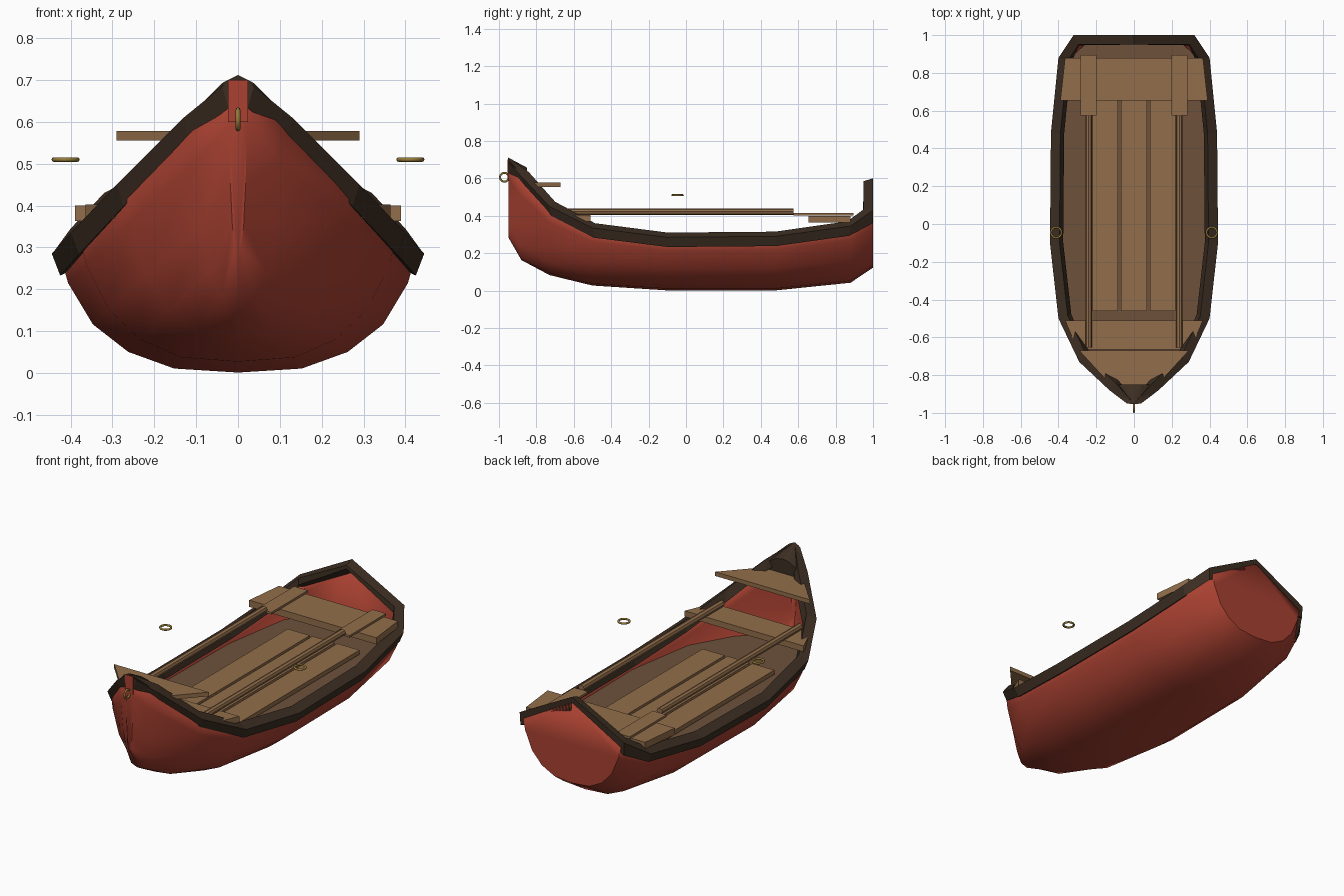
import bpy, bmesh, math
from mathutils import Vector

if "Cube" in bpy.data.objects:
    bpy.data.objects.remove(bpy.data.objects["Cube"], do_unlink=True)


def material(name, rgb):
    m = bpy.data.materials.new(name)
    m.use_nodes = True
    m.diffuse_color = (*rgb, 1)
    m.node_tree.nodes["Principled BSDF"].inputs["Base Color"].default_value = (*rgb, 1)
    return m


RED = material("red paint", (0.40, 0.053, 0.031))
DARK = material("dark wood", (0.045, 0.027, 0.016))
TAN = material("light wood", (0.29, 0.156, 0.07))
BROWN = material("floor wood", (0.155, 0.082, 0.044))
BRASS = material("brass", (0.31, 0.20, 0.04))


def finish(name, bm, mat, smooth=False):
    bmesh.ops.recalc_face_normals(bm, faces=bm.faces)
    mesh = bpy.data.meshes.new(name)
    bm.to_mesh(mesh)
    bm.free()
    mesh.materials.append(mat)
    ob = bpy.data.objects.new(name, mesh)
    bpy.context.collection.objects.link(ob)
    if smooth:
        bpy.ops.object.select_all(action="DESELECT")
        bpy.context.view_layer.objects.active = ob
        ob.select_set(True)
        bpy.ops.object.shade_smooth_by_angle(angle=math.radians(40))
    return ob


def loft(bm, rings, closed):
    """Skin a list of equal-length point rows with quads."""
    rows = [[bm.verts.new(p) for p in r] for r in rings]
    for a, b in zip(rows, rows[1:]):
        n = len(a)
        for i in range(n if closed else n - 1):
            j = (i + 1) % n
            bm.faces.new((a[i], a[j], b[j], b[i]))
    return rows


def slab(name, y0, w0, y1, w1, z0, z1, mat, x=0):
    """Board with its own half width at each end."""
    bm = bmesh.new()
    rings = [[(x - w0, y0, z), (x + w0, y0, z), (x + w1, y1, z), (x - w1, y1, z)]
             for z in (z0, z1)]
    rows = loft(bm, rings, True)
    bm.faces.new(rows[0])
    bm.faces.new(rows[1])
    return finish(name, bm, mat)


# Stations: y, outer rail half width, rail top height, keel height
STATIONS = [
    (-0.95, 0.038, 0.71, 0.285), (-0.88, 0.13, 0.635, 0.163),
    (-0.73, 0.29, 0.475, 0.083), (-0.50, 0.40, 0.36, 0.027),
    (-0.10, 0.445, 0.31, 0.001), (0.48, 0.44, 0.315, 0.001),
    (0.88, 0.40, 0.37, 0.042), (1.00, 0.32, 0.435, 0.123)]
SECTION = [(0, 0), (0.36, 0.035), (0.62, 0.18), (0.82, 0.42), (0.96, 0.78), (1, 1)]


def half_section(station):
    y, w, top, keel = station
    w = max(w - 0.022, 0.022)
    h = top - 0.035 - keel
    return [(w * u, y, keel + h * t) for u, t in SECTION]


def hull_width(station, z):
    pts = half_section(station)
    for a, b in zip(pts, pts[1:]):
        if a[2] <= z <= b[2]:
            return a[0] + (b[0] - a[0]) * (z - a[2]) / (b[2] - a[2])
    return 0.01


# Hull shell with a peaked transom and a closed stem
bm = bmesh.new()
rings = []
for s in STATIONS:
    half = half_section(s)
    rings.append([(-x, y, z) for x, y, z in half[:0:-1]] + half)
rows = loft(bm, rings, False)
bm.faces.new(rows[0])
bm.faces.new(rows[-1] + [bm.verts.new((0, 1.0, 0.57))])
hull = finish("hull", bm, RED, True)
shell = hull.modifiers.new("shell", "SOLIDIFY")
shell.thickness = 0.006
shell.offset = -1

# Stem head, a thin facing between the rail ends
slab("stem_head", -0.954, 0.024, -0.947, 0.024, 0.60, 0.70, RED)

# Rail swept around the sheer line and over the transom peak
side = [Vector((w, y, top)) for y, w, top, k in STATIONS]
path = side + [Vector((0, 1.0, 0.60))] + [Vector((-p.x, p.y, p.z)) for p in reversed(side)]


def edge_normal(a, b):
    d = (b - a).to_2d().normalized()
    return Vector((d.y, -d.x))


rings = []
for i, p in enumerate(path):
    before = edge_normal(path[max(i - 1, 0)], path[max(i, 1)])
    after = edge_normal(path[min(i, len(path) - 2)], path[min(i + 1, len(path) - 1)])
    n = (before + after).normalized()
    n = n / max(n.dot(before), 0.5)
    if p.y < -0.94:                      # rail ends lie flat against the stem
        n = Vector((math.copysign(0.75, p.x), 0))
    peak, stern = abs(p.x) < 0.01, p.y > 0.99
    tilt = 0 if peak else (0.2 if stern else 1)
    offsets = [(-0.05, -0.015 if peak else 0), (0, -0.025 * tilt),
               (-0.02 * tilt, -0.077), (-0.05 - 0.02 * tilt, -0.035 if stern else -0.055)]
    rings.append([(p.x + n.x * o, p.y + n.y * o, p.z + dz) for o, dz in offsets])
bm = bmesh.new()
rows = loft(bm, rings, True)
bm.faces.new(rows[0])
bm.faces.new(rows[-1])
finish("gunwale", bm, DARK)

# Breasthook filling the bow between the rails
bm = bmesh.new()
for x in (-1, 1):
    for p in ((0.036, -0.949, 0.694), (0.028, -0.94, 0.63), (0.04, -0.85, 0.65),
              (0.14, -0.85, 0.592), (0.125, -0.85, 0.54)):
        bm.verts.new((p[0] * x, p[1], p[2]))
for p in ((0, -0.952, 0.712), (0, -0.85, 0.657)):
    bm.verts.new(p)
bmesh.ops.convex_hull(bm, input=bm.verts)
finish("breasthook", bm, DARK)

# Floor following the hull sides
FLOOR_Z = 0.222
rows = []
for s in STATIONS[1:]:
    w = hull_width(s, FLOOR_Z) - 0.004
    y = min(s[0], 0.985)
    rows.append([(-w, y, FLOOR_Z), (w, y, FLOOR_Z)])
bm = bmesh.new()
loft(bm, rows, False)
floor = finish("floor", bm, BROWN)
if floor.data.polygons[0].normal.z < 0:
    floor.data.flip_normals()

# Floor boards
for i, name in enumerate(("right", "middle", "left")):
    slab(f"floor_board_{name}", -0.46, 0.068, 0.75, 0.068, 0.226, 0.25, TAN, (i - 1) * 0.152)

# Seats
slab("bow_seat", -0.85, 0.125, -0.67, 0.29, 0.555, 0.578, TAN)
slab("front_thwart", -0.665, 0.30, -0.51, 0.365, 0.37, 0.403, TAN)
slab("stern_seat", 0.655, 0.39, 0.88, 0.365, 0.363, 0.40, TAN)

# Oars
for sign, name in ((-1, "right"), (1, "left")):
    x = 0.24 * sign
    bm = bmesh.new()
    ring = [(0.018 * math.cos(a * math.pi / 4), 0.018 * math.sin(a * math.pi / 4))
            for a in range(8)]
    rows = loft(bm, [[(x + u, y, 0.422 + v) for u, v in ring] for y in (-0.655, 0.575)], True)
    for r in rows:
        bm.faces.new(r)
    finish(f"oar_shaft_{name}", bm, TAN)
    slab(f"oar_blade_{name}", 0.575, 0.042, 0.895, 0.042, 0.402, 0.414, TAN, x)


# Brass rings
def brass_ring(name, location, rotation, radius):
    bpy.ops.mesh.primitive_torus_add(location=location, rotation=rotation, major_radius=radius,
                                     minor_radius=0.0055, major_segments=16, minor_segments=8)
    ob = bpy.context.object
    ob.name = name
    ob.data.materials.append(BRASS)
    bpy.ops.object.shade_smooth_by_angle(angle=math.radians(50))


for sign, name in ((-1, "right"), (1, "left")):
    brass_ring(f"oarlock_{name}", (0.412 * sign, -0.045, 0.51), (0, 0, 0), 0.028)
brass_ring("bow_ring", (0, -0.971, 0.606), (0, math.pi / 2, 0), 0.0235)
